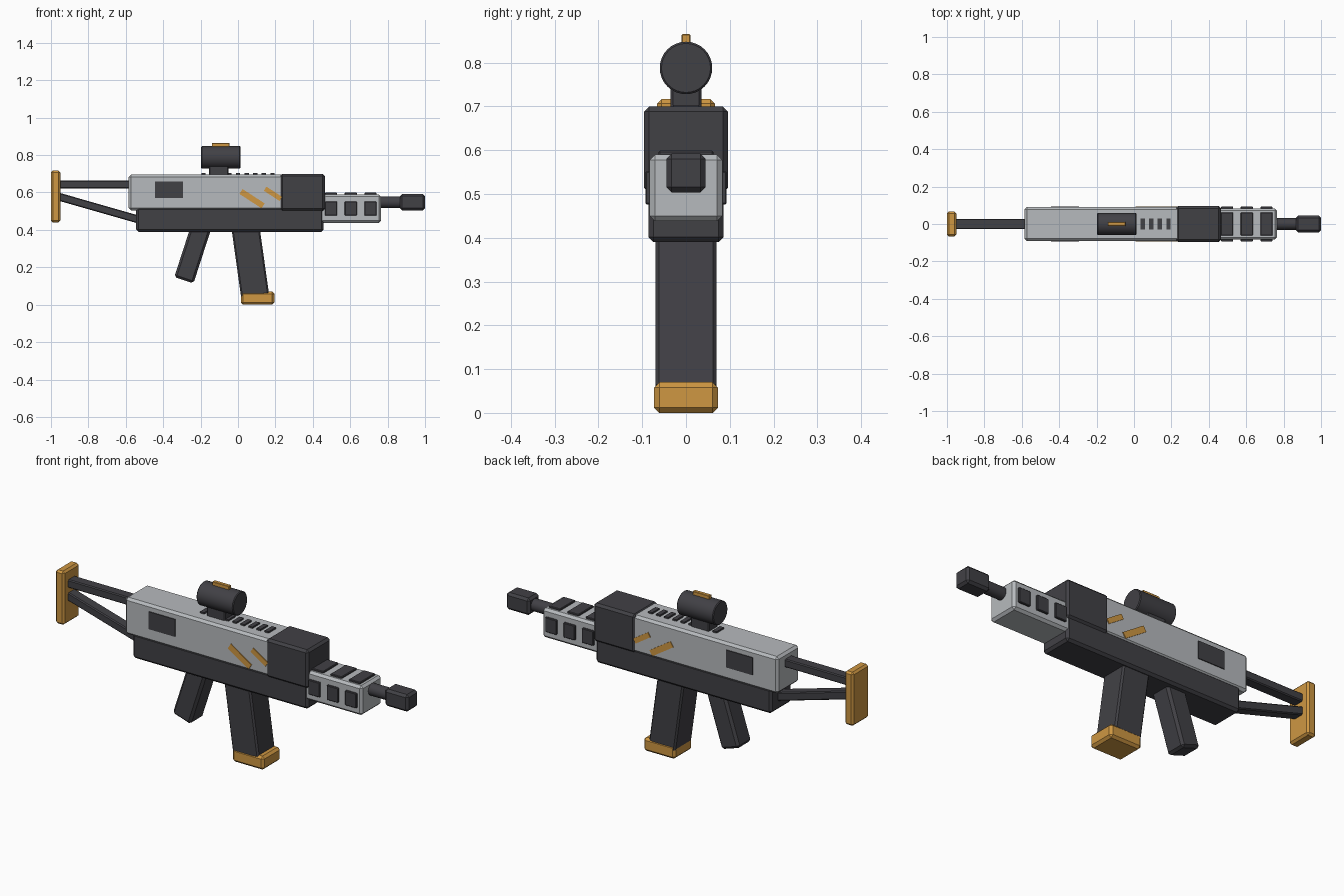
import bpy
from math import radians, atan2, hypot, pi
from mathutils import Matrix

old = bpy.data.objects.get("Cube")
if old:
    bpy.data.objects.remove(old, do_unlink=True)


def material(name, rgb):
    m = bpy.data.materials.new(name)
    m.use_nodes = True
    col = (*rgb, 1)
    m.diffuse_color = col
    bsdf = m.node_tree.nodes["Principled BSDF"]
    bsdf.inputs["Base Color"].default_value = col
    bsdf.inputs["Roughness"].default_value = 0.7
    return m


GREY = material("light grey", (0.47, 0.49, 0.51))
DARK = material("charcoal", (0.053, 0.052, 0.06))
GOLD = material("amber", (0.62, 0.31, 0.055))


def finish(ob, name, mat, bevel):
    ob.name = ob.data.name = name
    ob.data.materials.append(mat)
    if bevel:
        mod = ob.modifiers.new("bevel", "BEVEL")
        mod.width, mod.segments, mod.limit_method = bevel, 1, "ANGLE"
    return ob


def box(name, mat, centre, size, bevel=0.0, tilt=0.0):
    """Bevelled box; tilt in degrees about the y axis."""
    bpy.ops.mesh.primitive_cube_add(size=1, location=centre)
    ob = bpy.context.object
    ob.data.transform(Matrix.Diagonal((*size, 1)))
    ob.rotation_euler.y = radians(tilt)
    return finish(ob, name, mat, bevel)


def span(name, mat, x, half_y, z, bevel=0.0):
    """Box centred on y = 0, given by its x and z ranges."""
    return box(name, mat, (sum(x) / 2, 0, sum(z) / 2),
               (x[1] - x[0], 2 * half_y, z[1] - z[0]), bevel)


def tube(name, mat, x, z, radius, sides, bevel=0.0):
    bpy.ops.mesh.primitive_cylinder_add(vertices=sides, radius=radius,
                                        depth=x[1] - x[0],
                                        location=(sum(x) / 2, 0, z),
                                        rotation=(0, pi / 2, 0))
    ob = finish(bpy.context.object, name, mat, bevel)
    bpy.ops.object.shade_smooth_by_angle(angle=radians(30))
    return ob


def strut(name, a, b, depth, thick):
    """Bar between two (x, z) points."""
    dx, dz = b[0] - a[0], b[1] - a[1]
    box(name, DARK, ((a[0] + b[0]) / 2, 0, (a[1] + b[1]) / 2),
        (hypot(dx, dz), depth, thick), 0.005, -atan2(dz, dx) * 180 / pi)


# Main body
span("upper_body", GREY, (-0.585, 0.26), 0.09, (0.505, 0.695), 0.012)
span("lower_body", DARK, (-0.545, 0.458), 0.086, (0.39, 0.52), 0.012)
span("front_block", DARK, (0.225, 0.465), 0.096, (0.502, 0.7), 0.012)

# Front handguard, barrel and muzzle
span("handguard", GREY, (0.43, 0.765), 0.083, (0.438, 0.59), 0.012)
tube("barrel", DARK, (0.75, 0.88), 0.548, 0.031, 16)
span("muzzle", DARK, (0.865, 1.0), 0.045, (0.504, 0.592), 0.012)
for i in range(3):
    x = 0.498 + 0.105 * i
    box(f"top_vent_{i}", DARK, (x, 0, 0.588), (0.065, 0.125, 0.022), 0.003)
    for s in (-1, 1):
        box(f"side_vent_{i}_{'left' if s > 0 else 'right'}", DARK,
            (x, s * 0.082, 0.514), (0.065, 0.022, 0.076), 0.003)

# Stock
span("butt_plate", GOLD, (-1.0, -0.95), 0.066, (0.44, 0.717), 0.01)
strut("upper_strut", (-0.96, 0.643), (-0.57, 0.643), 0.056, 0.042)
strut("lower_strut", (-0.96, 0.578), (-0.53, 0.455), 0.056, 0.042)

# Grip and magazine
box("grip", DARK, (-0.24, 0, 0.283), (0.108, 0.11, 0.32), 0.012, 18)
box("magazine", DARK, (0.065, 0, 0.235), (0.15, 0.14, 0.38), 0.008, -8)
span("magazine_base", GOLD, (0.015, 0.195), 0.073, (0.0, 0.07), 0.012)

# Sight on top
span("sight_mount", DARK, (-0.155, -0.05), 0.035, (0.68, 0.76), 0.005)
tube("sight_tube", DARK, (-0.197, 0.013), 0.788, 0.06, 32, 0.004)
span("sight_marker", GOLD, (-0.14, -0.045), 0.01, (0.835, 0.865), 0.002)
for i in range(9):
    box(f"rail_notch_{i}", DARK, (-0.184 + 0.046 * i, 0, 0.696),
        (0.023, 0.06, 0.014))

# Side panels and slanted stripes, mirrored on both sides
for s, side in ((-1, "right"), (1, "left")):
    y = s * 0.09
    box(f"side_panel_{side}", DARK, (-0.37, y, 0.615), (0.15, 0.009, 0.09))
    box(f"long_stripe_{side}", GOLD, (0.075, y, 0.567),
        (0.141, 0.009, 0.031), 0, 33)
    box(f"short_stripe_{side}", GOLD, (0.187, y, 0.593),
        (0.1, 0.009, 0.026), 0, 33)
